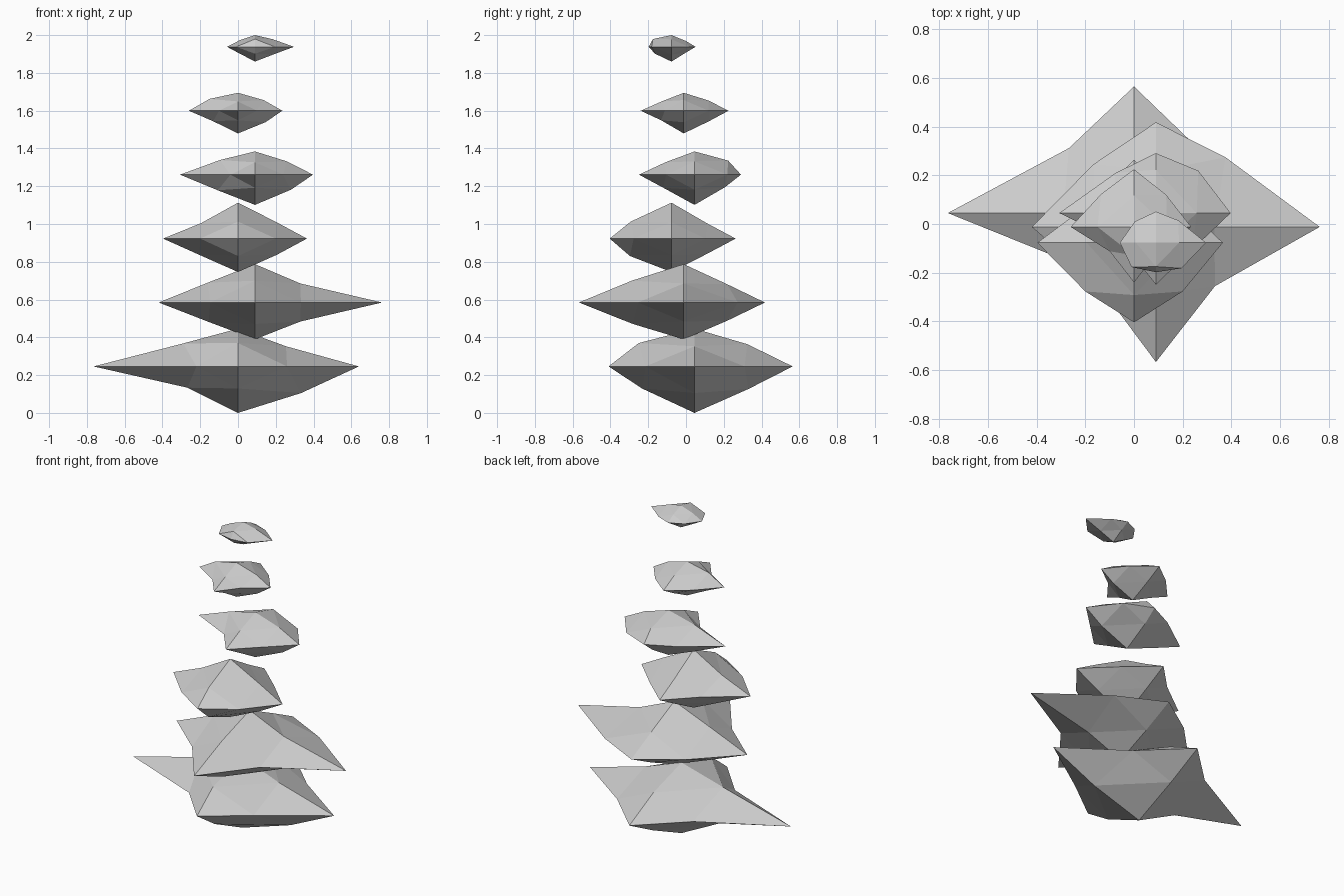
import bpy, bmesh
from mathutils import Vector
from itertools import product

if "Cube" in bpy.data.objects:
    bpy.data.objects.remove(bpy.data.objects["Cube"])

FLAT = 0.42  # height of a slanted mid point relative to its reach

# Per tier: tips (+x -x +y -y top bottom), then reach of the mid points between
# tips, in sign order ++ +- -+ -- for the x/z, y/z and x/y planes
tiers = [
    ((.64, .765, .52, .455, .20, .246), (.254, .335, .29, .268), (.28, .285, .295, .278), (.265, .26, .267, .22)),
    ((.673, .51, .43, .555, .203, .195), (.24, .24, .25, .245), (.23, .23, .275, .27), (.286, .243, .257, .237)),
    ((.365, .397, .34, .327, .19, .177), (.205, .205, .195, .205), (.19, .19, .215, .22), (.18, .20, .17, .20)),
    ((.307, .397, .246, .294, .123, .16), (.168, .19, .185, .197), (.178, .16, .155, .165), (.174, .15, .165, .13)),
    ((.235, .26, .237, .228, .095, .12), (.135, .145, .15, .132), (.13, .133, .117, .12), (.132, .10, .135, .10)),
    ((.206, .148, .128, .121, .062, .078), (.095, .097, .082, .083), (.075, .075, .098, .087), (.092, .105, .087, .10)),
]
planes = [(0, 2), (1, 2), (0, 1)]
signs = [(1, 1), (1, -1), (-1, 1), (-1, -1)]


def make_tier(i, tips, *mids):
    """Octahedron with every edge split once and pushed in or out."""
    centre = Vector((.09 * (i % 2), (.045, -.012, -.077)[i % 3], .246 + .3384 * i))
    bm = bmesh.new()
    verts = {}
    for axis in range(3):
        for k, s in enumerate((1, -1)):
            p = Vector((0, 0, 0))
            p[axis] = s * tips[axis * 2 + k]
            verts[((axis, s),)] = bm.verts.new(centre + p)
    for (a, b), reach in zip(planes, mids):
        for (sa, sb), r in zip(signs, reach):
            p = Vector((0, 0, 0))
            p[a] = sa * r
            p[b] = sb * r * (FLAT if b == 2 else 1)
            verts[((a, sa), (b, sb))] = bm.verts.new(centre + p)
    # Four triangles in each of the eight octants
    for sx, sy, sz in product((1, -1), repeat=3):
        x, y, z = (0, sx), (1, sy), (2, sz)
        xy, yz, xz = verts[(x, y)], verts[(y, z)], verts[(x, z)]
        for tri in ((verts[(x,)], xy, xz), (xy, verts[(y,)], yz),
                    (xz, yz, verts[(z,)]), (xy, yz, xz)):
            bm.faces.new(tri if sx * sy * sz > 0 else tri[::-1])
    mesh = bpy.data.meshes.new(f"foliage_tier_{i + 1}")
    bm.to_mesh(mesh)
    bm.free()
    bpy.context.collection.objects.link(bpy.data.objects.new(mesh.name, mesh))


# Stack of shrinking, wobbling tiers
for i, tier in enumerate(tiers):
    make_tier(i, *tier)
